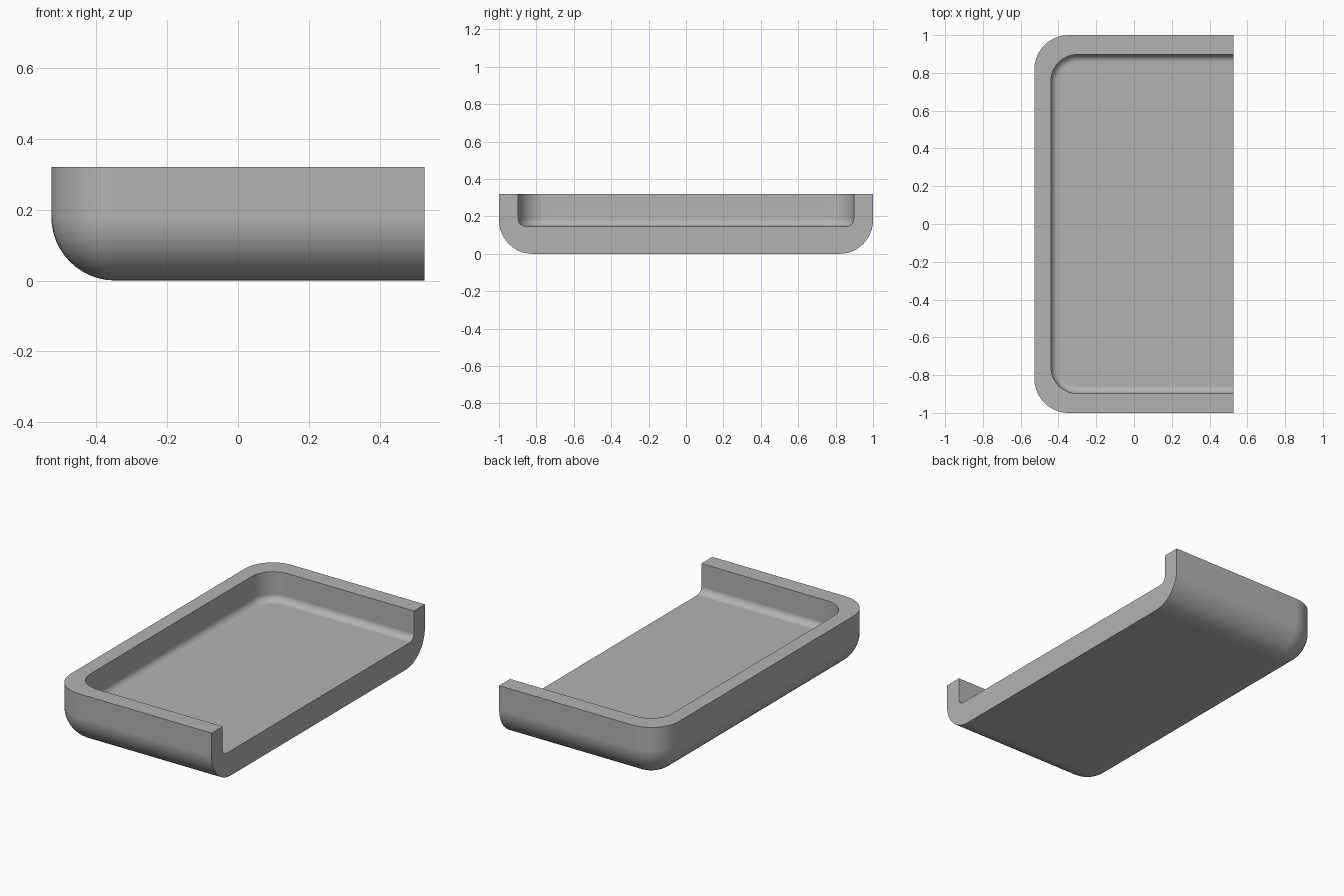
import bpy
import bmesh
from math import sin, cos, pi

cube = bpy.data.objects.get("Cube")
if cube:
    bpy.data.objects.remove(cube, do_unlink=True)

END = 0.527       # open end of the tray in x
HEIGHT = 0.32
FLOOR = 0.147
STEPS = 12

grey = bpy.data.materials.new("plain grey")
grey.use_nodes = True
colour = (0.45, 0.45, 0.45, 1)
grey.diffuse_color = colour
grey.node_tree.nodes["Principled BSDF"].inputs["Base Color"].default_value = colour


def outline(left, half, radius):
    """U-shaped plan outline with two rounded corners, open at +x."""
    pts = [(END, half)]
    for side, start in ((1, pi / 2), (-1, pi)):
        for i in range(STEPS + 1):
            a = start + pi / 2 * i / STEPS
            pts.append((left + radius + radius * cos(a),
                        side * (half - radius) + radius * sin(a)))
    return pts + [(END, -half)]


def wall(left, half, corner, fillet, bottom):
    """Outlines of one wall from its rounded foot up to the rim, with heights."""
    rings = []
    for i in range(STEPS + 1):
        a = pi / 2 * i / STEPS
        inset = fillet * (1 - sin(a))
        z = bottom + fillet * (1 - cos(a))
        rings.append((outline(left + inset, half - inset, corner - inset), z))
    rings.append((outline(left, half, corner), HEIGHT))
    return rings


# Outer shell upwards, over the rim, then down the inner wall
outer = wall(-END, 1.0, 0.18, 0.18, 0)
inner = wall(-0.44, 0.897, 0.14, 0.04, FLOOR)
bm = bmesh.new()
rings = [[bm.verts.new((x, y, z)) for x, y in pts]
         for pts, z in outer + inner[::-1]]
for low, high in zip(rings, rings[1:]):
    for i in range(len(low) - 1):
        bm.faces.new((low[i], low[i + 1], high[i + 1], high[i]))

# Underside, inner floor and the cut end
bm.faces.new(rings[0])
bm.faces.new(rings[-1])
bm.faces.new([r[0] for r in rings] + [r[-1] for r in reversed(rings)])
bmesh.ops.remove_doubles(bm, verts=bm.verts, dist=0.0001)
bmesh.ops.recalc_face_normals(bm, faces=bm.faces)

mesh = bpy.data.meshes.new("tray_half")
bm.to_mesh(mesh)
bm.free()
mesh.materials.append(grey)
tray = bpy.data.objects.new("tray_half", mesh)
bpy.context.collection.objects.link(tray)

# Smooth fillets with crisp rim and end edges
bpy.ops.object.select_all(action="DESELECT")
tray.select_set(True)
bpy.context.view_layer.objects.active = tray
bpy.ops.object.shade_smooth_by_angle(angle=pi / 6)
weighted = tray.modifiers.new("even shading", "WEIGHTED_NORMAL")
weighted.keep_sharp = True
